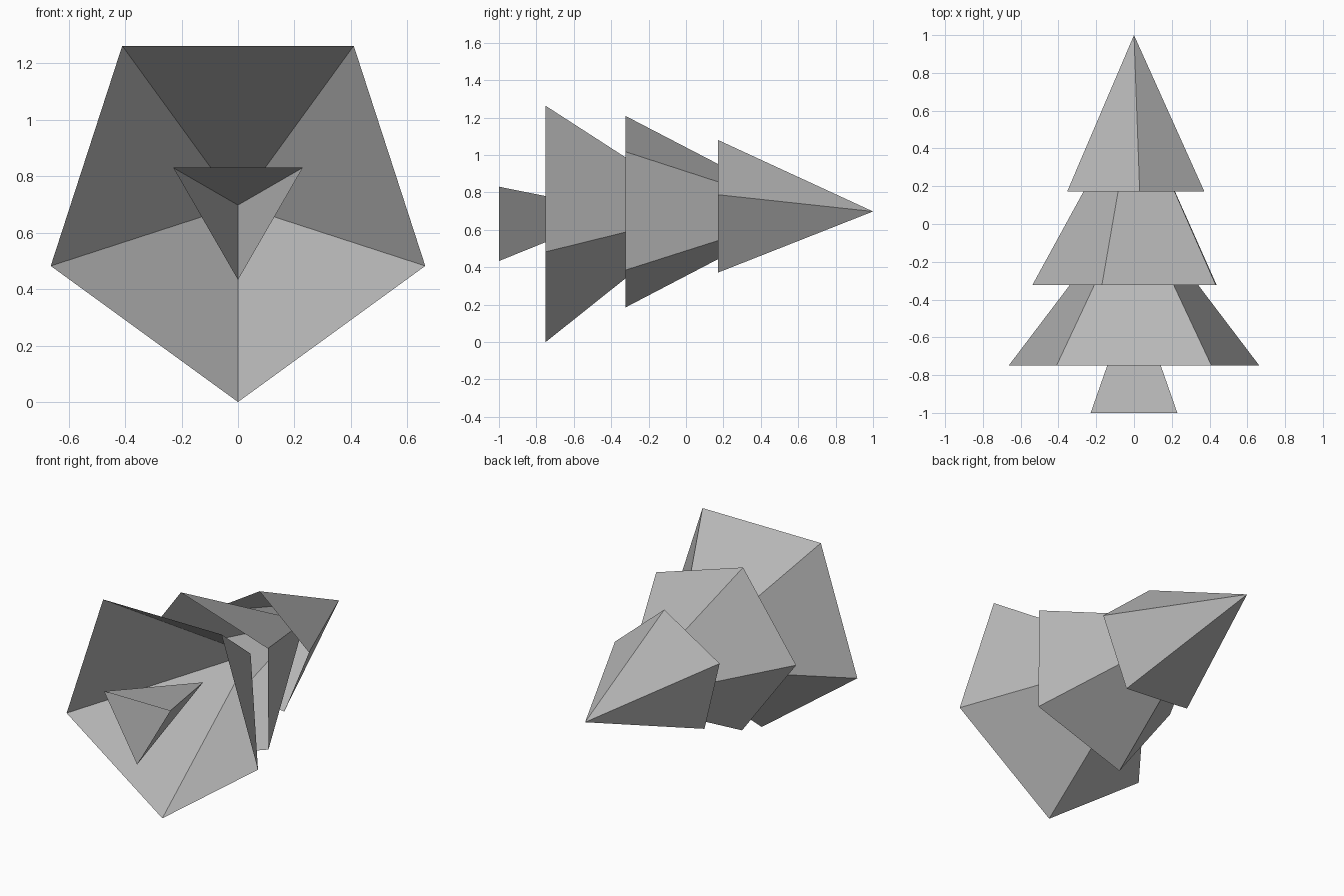
import bpy
import bmesh
from math import cos, sin, radians, tau

cube = bpy.data.objects.get("Cube")
if cube:
    bpy.data.objects.remove(cube, do_unlink=True)

# One plain mid-grey material
GREY = (0.48, 0.48, 0.48, 1.0)
grey = bpy.data.materials.new("plain_grey")
grey.use_nodes = True
grey.diffuse_color = GREY
grey.node_tree.nodes["Principled BSDF"].inputs["Base Color"].default_value = GREY

AXIS_Z = 0.698


def open_cone(name, sides, radius, base_y, tip_y, angle):
    """Hollow flat-sided cone lying along y, open at its base."""
    bm = bmesh.new()
    ring = []
    for i in range(sides):
        a = radians(angle) + tau * i / sides
        ring.append(bm.verts.new((radius * cos(a), base_y, AXIS_Z + radius * sin(a))))
    tip = bm.verts.new((0, tip_y, AXIS_Z))
    for i in range(sides):
        bm.faces.new((ring[(i + 1) % sides], ring[i], tip))
    mesh = bpy.data.meshes.new(name)
    bm.to_mesh(mesh)
    bm.free()
    mesh.materials.append(grey)
    obj = bpy.data.objects.new(name, mesh)
    bpy.context.collection.objects.link(obj)


# Trunk, then foliage tiers from the widest to the tip, each turned differently
open_cone("trunk", 3, 0.265, -1.0, -0.345, -90)
open_cone("lower_foliage", 5, 0.698, -0.75, 0.125, -90)
open_cone("middle_foliage", 5, 0.538, -0.323, 0.66, 36.4)
open_cone("top_foliage", 5, 0.383, 0.172, 1.0, 13.5)
